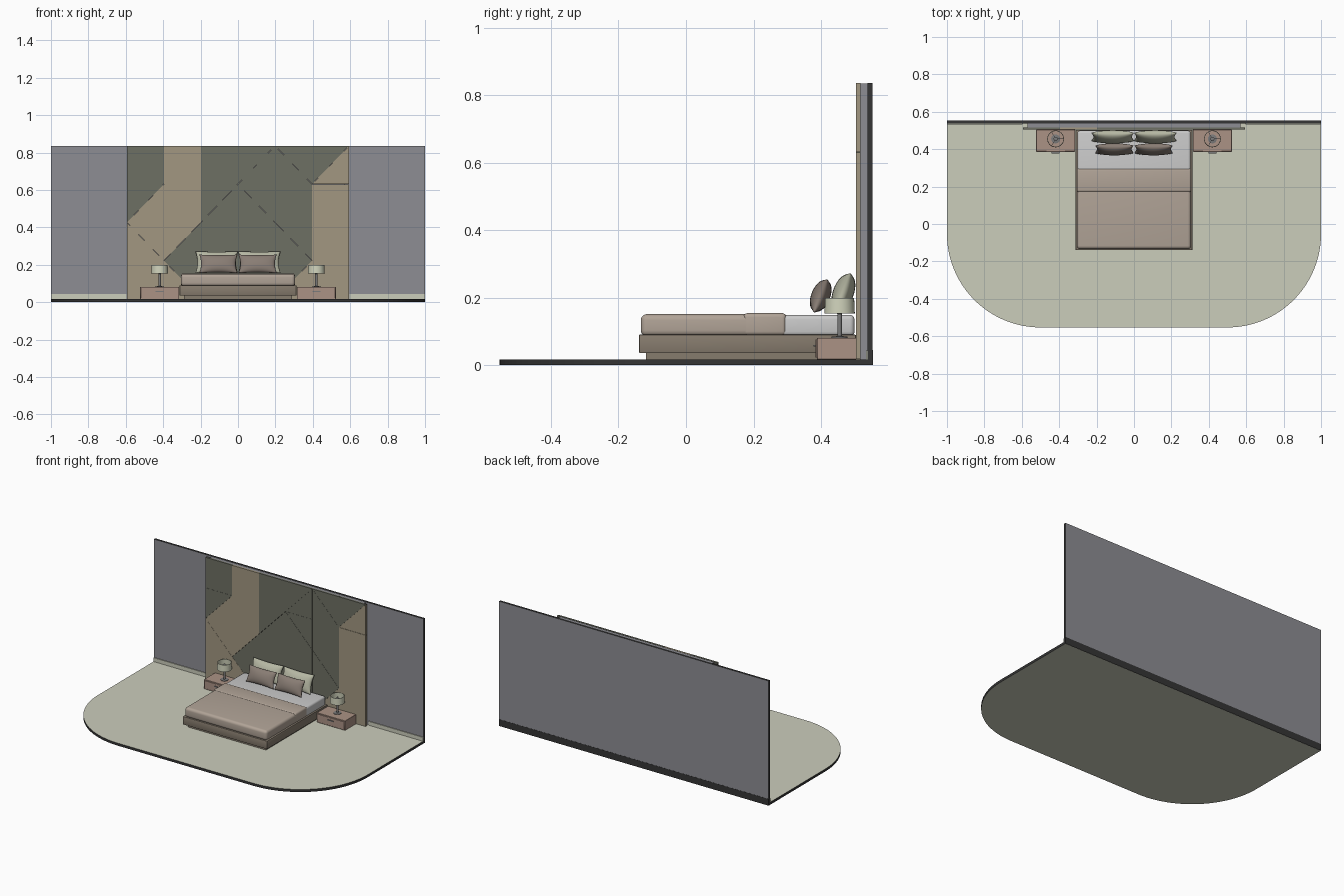
import bpy, bmesh, math
from mathutils import Vector, Matrix

if "Cube" in bpy.data.objects:
    bpy.data.objects.remove(bpy.data.objects["Cube"])


def mat(name, r, g, b):
    m = bpy.data.materials.new(name)
    m.diffuse_color = (r, g, b, 1)
    m.use_nodes = True
    m.node_tree.nodes["Principled BSDF"].inputs["Base Color"].default_value = m.diffuse_color
    return m


FLOOR = mat("floor_cream", .60, .61, .50)
DARK = mat("dark_edge", .035, .035, .035)
WALL = mat("wall_grey", .27, .27, .295)
TAN = mat("panel_tan", .36, .31, .22)
OLIVE = mat("panel_olive", .155, .16, .127)
WOOD = mat("wood", .41, .29, .235)
FRAME = mat("bed_upholstery", .24, .20, .155)
BLANKET = mat("blanket_taupe", .44, .37, .31)
SHEET = mat("sheet_white", .52, .52, .54)
SAGE = mat("pillow_sage", .47, .48, .37)
TAUPE = mat("pillow_taupe", .25, .205, .175)
SHADE = mat("shade_cream", .63, .65, .50)
METAL = mat("metal", .2, .2, .2)


def finish(name, bm, mats, smooth=None):
    bmesh.ops.recalc_face_normals(bm, faces=bm.faces)
    me = bpy.data.meshes.new(name)
    bm.to_mesh(me)
    bm.free()
    ob = bpy.data.objects.new(name, me)
    bpy.context.collection.objects.link(ob)
    for m in mats:
        me.materials.append(m)
    if smooth:
        bpy.ops.object.select_all(action='DESELECT')
        ob.select_set(True)
        bpy.context.view_layer.objects.active = ob
        bpy.ops.object.shade_smooth_by_angle(angle=math.radians(smooth))
    return ob


def box(name, lo, hi, m, bevel=0, seg=3):
    lo, hi = Vector(lo), Vector(hi)
    bm = bmesh.new()
    bmesh.ops.create_cube(bm, size=1, matrix=Matrix.Translation((lo + hi) / 2)
                          @ Matrix.Diagonal((*(hi - lo), 1)))
    if bevel:
        bmesh.ops.bevel(bm, geom=bm.edges[:], offset=bevel, segments=seg,
                        profile=.5, affect='EDGES')
    return finish(name, bm, [m], 40 if bevel else None)


def extrude_poly(bm, pts, vec):
    f = bm.faces.new([bm.verts.new(p) for p in pts])
    r = bmesh.ops.extrude_face_region(bm, geom=[f], use_keep_orig=True)
    bmesh.ops.translate(bm, vec=vec, verts=[v for v in r['geom'] if isinstance(v, bmesh.types.BMVert)])


def lathe(name, prof, centre, m, n=32):
    bm = bmesh.new()
    vs = [bm.verts.new((centre[0] + r, centre[1], z)) for r, z in prof]
    es = [bm.edges.new(p) for p in zip(vs, vs[1:])]
    bmesh.ops.spin(bm, geom=vs + es, cent=(*centre, 0), axis=(0, 0, 1),
                   angle=math.tau, steps=n, use_duplicate=False)
    bmesh.ops.remove_doubles(bm, verts=bm.verts, dist=1e-5)
    return finish(name, bm, [m], 40)


def pillow(name, centre, w, h, t, tilt, m, n=18):
    # cushion with pinched edges, drawn-out corners and a seam all round
    bm = bmesh.new()
    for s in (-1, 1):
        grid = []
        for j in range(n + 1):
            for i in range(n + 1):
                u = math.sin(math.pi / 2 * (2 * i / n - 1))
                v = math.sin(math.pi / 2 * (2 * j / n - 1))
                x = u * (1 - .10 * (1 - v * v)) * w / 2
                z = v * (1 - .08 * (1 - u * u)) * h / 2
                d = max(0, (1 - u * u) * (1 - v * v)) ** .45 * t / 2
                grid.append(bm.verts.new((x, s * d, z)))
        for j in range(n):
            for i in range(n):
                a = j * (n + 1) + i
                bm.faces.new([grid[k] for k in (a, a + 1, a + n + 2, a + n + 1)])
    bmesh.ops.remove_doubles(bm, verts=bm.verts, dist=1e-5)
    bm.transform(Matrix.Translation(centre) @ Matrix.Rotation(-math.radians(tilt), 4, 'X'))
    return finish(name, bm, [m], 80)


# floor slab with two rounded front corners
pts = [(1, .553), (-1, .553)]
for cx, a0 in ((-.5, 180), (.5, 270)):
    for k in range(25):
        a = math.radians(a0 + 90 * k / 24)
        pts.append((cx + .5 * math.cos(a), -.053 + .5 * math.sin(a)))
bm = bmesh.new()
extrude_poly(bm, [(x, y, 0) for x, y in pts], (0, 0, .017))
for f in bm.faces:
    f.normal_update()
    f.material_index = 0 if abs(f.normal.z) > .5 else 1
finish("floor", bm, [FLOOR, DARK])

# back wall: grey faces, dark edges and dark rear base strip
bm = bmesh.new()
extrude_poly(bm, [(-1, .538, .017), (1, .538, .017), (1, .538, .836), (-1, .538, .836)], (0, .0145, 0))
for f in bm.faces:
    f.normal_update()
    f.material_index = 0 if abs(f.normal.y) > .5 else 1
finish("back_wall", bm, [WALL, DARK])
box("rear_base_strip", (-1, .55, .001), (1, .5535, .045), DARK)
for s, n in ((-1, "left"), (1, "right")):
    x0, x1 = sorted((s * .595, s))
    box(n + "_skirting", (x0, .533, .017), (x1, .539, .043), FLOOR)

# headboard panelling: six columns, polygons on a (0..1, 0..4) grid; 1 = olive
box("panel_backing", (-.57, .516, .017), (.57, .539, .834), WALL)
COLUMNS = [
    [(1, "03 13 14 04"), (1, "02 13 03"), (0, "02 11 13"), (0, "00 10 11 02")],
    [(0, "01 12 14 04"), (1, "01 10 12"), (0, "00 10 01")],
    [(1, "00 10 13 02"), (1, "02 13 14 04")],
    [(1, "00 10 12 03"), (1, "03 12 13"), (1, "03 13 14"), (1, "03 14 04")],
    [(1, "02 11 13 04"), (1, "04 13 14"), (1, "00 11 02"), (0, "00 10 11")],
    [(1, "03 14 04"), (0, "03 13 14"), (0, "00 10 13 03")],
]
for olive, name in ((0, "tan_panels"), (1, "olive_panels")):
    bm = bmesh.new()
    for i, col in enumerate(COLUMNS):
        for flag, code in col:
            if flag != olive:
                continue
            p = [Vector((-.594 + .198 * (i + int(c[0])), .504, .017 + .2048 * int(c[1])))
                 for c in code.split()]
            mid = sum(p, Vector()) / len(p)
            extrude_poly(bm, [mid + (q - mid) * .996 for q in p], (0, .013, 0))
    finish(name, bm, [OLIVE if olive else TAN])

# bed
box("bed_plinth", (-.29, -.118, .017), (.29, .503, .04), FRAME)
box("bed_frame", (-.312, -.139, .036), (.312, .503, .090), FRAME, .002, 2)
box("mattress", (-.303, .15, .085), (.303, .499, .149), SHEET, .014, 4)
box("blanket", (-.305, -.134, .085), (.305, .297, .151), BLANKET, .018, 5)
box("blanket_fold", (-.306, .17, .088), (.306, .297, .154), BLANKET, .012, 4)

# pillows, nightstands and lamps on both sides
for s, n in ((-1, "left"), (1, "right")):
    pillow(n + "_back_pillow", (s * .114, .466, .214), .228, .124, .062, 20, SAGE)
    pillow(n + "_front_pillow", (s * .105, .399, .205), .205, .106, .056, 22, TAUPE)
    c = s * .419
    box(n + "_nightstand", (c - .104, .388, .017), (c + .104, .504, .081), WOOD, .001, 1)
    box(n + "_drawer", (c - .101, .384, .022), (c + .101, .389, .076), WOOD, .001, 1)
    box(n + "_drawer_handle", (c - .022, .378, .055), (c + .022, .385, .060), METAL)
    p = (c, .455)
    lathe(n + "_lamp_stand", [(0, .081), (.024, .081), (.024, .084), (.007, .086), (.007, .152),
                              (.011, .154), (.011, .180), (0, .182)], p, METAL, 24)
    lathe(n + "_lamp_shade", [(.045, .153), (.043, .199), (.0415, .199), (.0435, .153), (.045, .153)],
          p, SHADE)
    for k in range(3):
        a = math.tau * k / 3
        o = box(n + "_shade_spoke", (.009, -.001, .174), (.043, .001, .176), METAL)
        o.matrix_world = Matrix.Translation((p[0], p[1], 0)) @ Matrix.Rotation(a, 4, 'Z')
